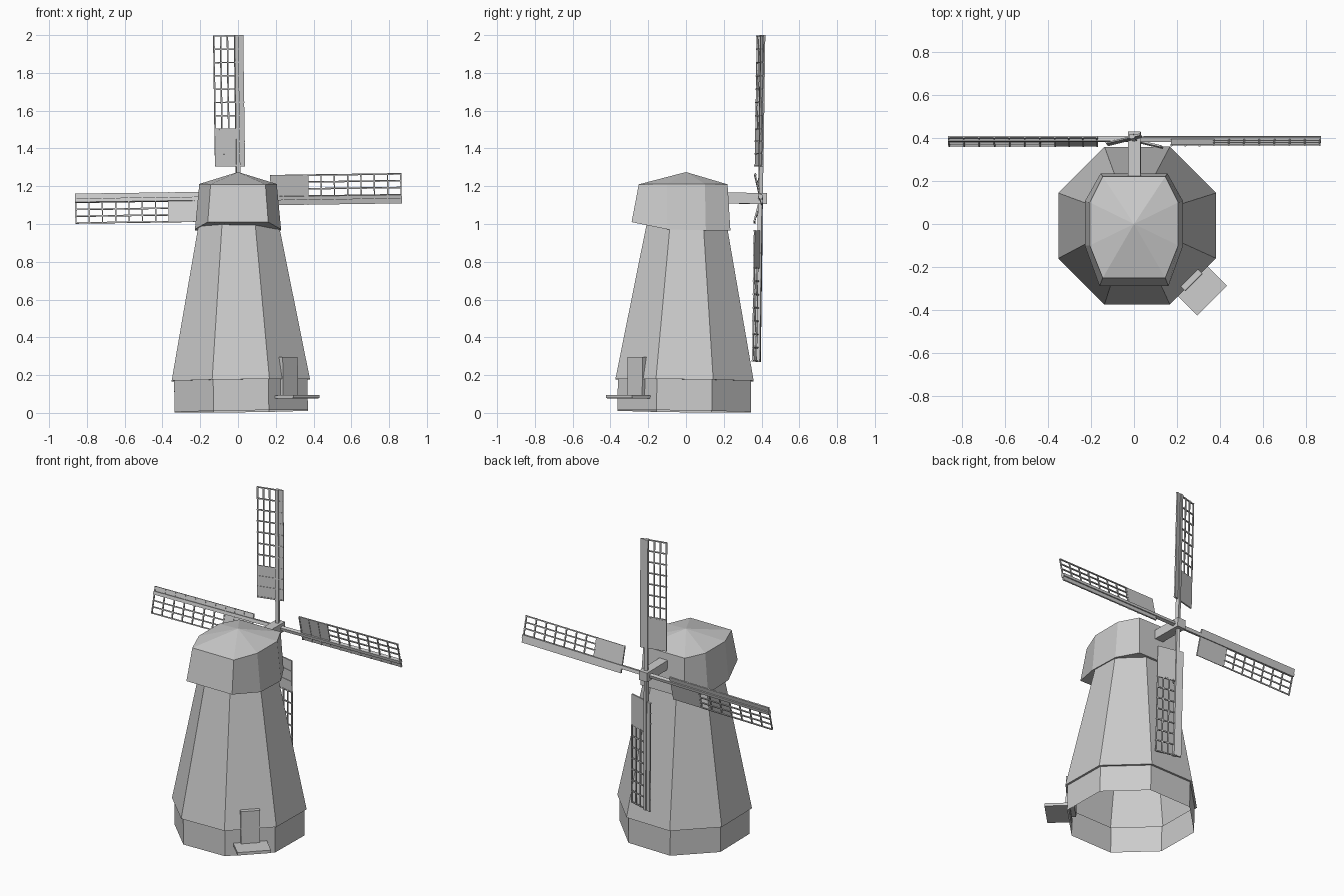
import bpy, bmesh, math
from mathutils import Matrix, Vector

if "Cube" in bpy.data.objects:
    bpy.data.objects.remove(bpy.data.objects["Cube"])

TILT = Matrix.Rotation(-0.014, 4, 'X') @ Matrix.Rotation(-0.014, 4, 'Y')  # slight lean of the model


def make_object(name, bm, matrix=Matrix()):
    bmesh.ops.recalc_face_normals(bm, faces=bm.faces)
    mesh = bpy.data.meshes.new(name)
    bm.to_mesh(mesh)
    bm.free()
    obj = bpy.data.objects.new(name, mesh)
    bpy.context.collection.objects.link(obj)
    obj.matrix_world = matrix
    return obj


def add_box(bm, x, y, z):
    """Box between (min, max) pairs."""
    size = Matrix.Diagonal((x[1] - x[0], y[1] - y[0], z[1] - z[0], 1))
    mid = Matrix.Translation((sum(x) / 2, sum(y) / 2, sum(z) / 2))
    bmesh.ops.create_cube(bm, size=1, matrix=mid @ size)


def loft(bm, rings):
    """Skin a stack of equal-length point loops."""
    loops = [[bm.verts.new(p) for p in ring] for ring in rings]
    n = len(loops[0])
    for a, b in zip(loops, loops[1:]):
        for i in range(n):
            j = (i + 1) % n
            bm.faces.new((a[i], a[j], b[j], b[i]))
    return loops


def octagon(apothem, z):
    r = apothem / math.cos(math.pi / 8)
    angles = [math.pi / 8 + i * math.pi / 4 for i in range(8)]
    return [(r * math.cos(a), r * math.sin(a), z) for a in angles]


def mirrored_ring(half):
    """Right-hand points from front to back, mirrored to the left."""
    return half + [(-x, y, z) for x, y, z in reversed(half)]


# Tower: open-bottomed eight-sided base and tapering body
tower_frame = Matrix.Translation((0.017, -0.01, 0.008)) @ TILT
bm = bmesh.new()
loft(bm, [octagon(0.353, 0), octagon(0.353, 0.165),
          octagon(0.366, 0.165), octagon(0.21, 1.0)])
make_object("tower", bm, tower_frame)

# Cap: stretched octagon with a low pyramid roof
bm = bmesh.new()
loops = loft(bm, [
    mirrored_ring([(0.16, -0.288, 1.01), (0.228, -0.10, 0.972),
                   (0.228, 0.105, 0.966), (0.155, 0.235, 0.966)]),
    mirrored_ring([(0.145, -0.25, 1.21), (0.205, -0.10, 1.212),
                   (0.205, 0.10, 1.212), (0.145, 0.22, 1.21)])])
peak = bm.verts.new((0, 0, 1.275))
top = loops[1]
for i in range(8):
    bm.faces.new((top[i], top[(i + 1) % 8], peak))
bm.faces.new(loops[0])
make_object("cap", bm)

# Door and step on the front right face of the base
door_frame = tower_frame @ Matrix.Rotation(-math.pi / 4, 4, 'Z')
bm = bmesh.new()
add_box(bm, (0.32, 0.372), (-0.056, 0.056), (0.07, 0.28))
make_object("door", bm, door_frame)
bm = bmesh.new()
add_box(bm, (0.345, 0.49), (-0.098, 0.098), (0.06, 0.078))
make_object("door_step", bm, door_frame)

# Wind shaft
hub = Matrix.Translation((0.002, 0.395, 1.135)) @ TILT
bm = bmesh.new()
add_box(bm, (-0.029, 0.029), (-0.22, 0.033), (-0.029, 0.029))
make_object("wind_shaft", bm, hub)

# Sails: stock, leading board, solid inner panel and lattice
INNER, SOLID, TIP = 0.17, 0.365, 0.865
EDGE, BAR = -0.125, 0.0035
for k, side in enumerate(("top", "right", "bottom", "left")):
    bm = bmesh.new()
    add_box(bm, (-0.01, 0.01), (-0.012, 0.01), (0, TIP))
    add_box(bm, (0.006, 0.038), (-0.004, 0.004), (INNER, TIP))
    add_box(bm, (EDGE, -0.006), (-0.004, 0.002), (INNER, SOLID))
    for i in range(3):
        x = EDGE + BAR + i * 0.037
        add_box(bm, (x - BAR, x + BAR), (-BAR, BAR), (SOLID, TIP))
    for i in range(8):
        z = SOLID + BAR + i * (TIP - SOLID - 2 * BAR) / 7
        add_box(bm, (EDGE, 0.038), (-0.006, 0.001), (z - BAR, z + BAR))
    for i in range(3):
        z = INNER + BAR + i * 0.065
        add_box(bm, (EDGE, 0.038), (-0.007, 0.001), (z - BAR, z + BAR))
    turn = Matrix.Rotation(k * math.pi / 2, 4, 'Y')
    pitch = Matrix.Rotation(0.24, 4, 'Z')
    make_object("sail_" + side, bm, hub @ turn @ pitch)
